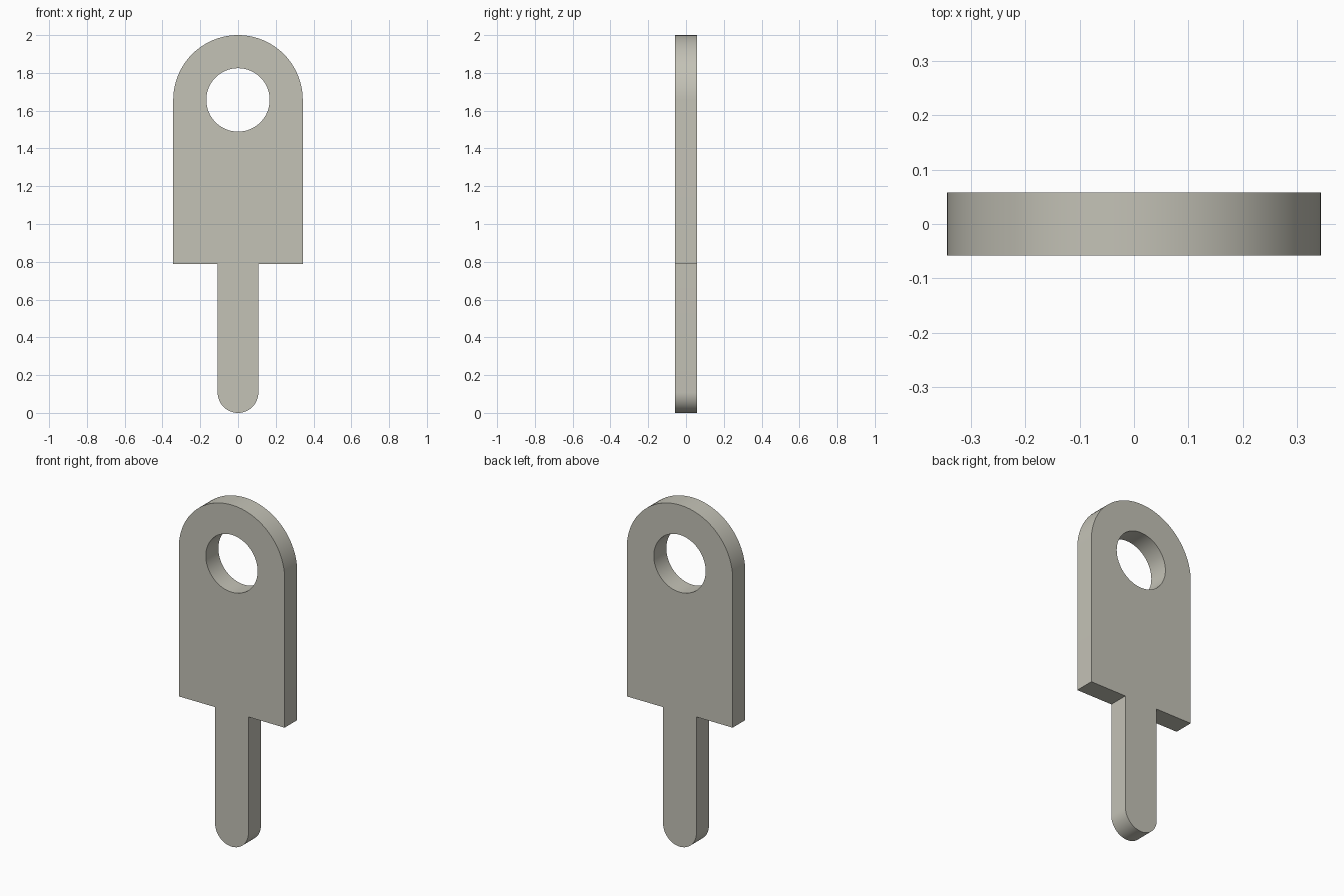
import bpy
import bmesh
from math import sin, cos, pi, radians

cube = bpy.data.objects.get("Cube")
if cube:
    bpy.data.objects.remove(cube, do_unlink=True)

HEAD_R, HOLE_R, STEM_R = 0.343, 0.168, 0.108
HEAD_Z, SHOULDER_Z, HALF_T = 2 - HEAD_R, 0.788, 0.058


def arc(radius, z, start, end, steps):
    """Points (x, z) along an arc centred on x = 0, both ends included."""
    angles = [start + (end - start) * i / steps for i in range(steps + 1)]
    return [(radius * cos(a), z + radius * sin(a)) for a in angles]


# Outline: round head, square shoulders, narrow stem with a round tip
outline = arc(HEAD_R, HEAD_Z, 0, pi, 48)
outline += [(-HEAD_R, SHOULDER_Z), (-STEM_R, SHOULDER_Z)]
outline += arc(STEM_R, STEM_R, pi, 2 * pi, 32)
outline += [(STEM_R, SHOULDER_Z), (HEAD_R, SHOULDER_Z)]
hole = arc(HOLE_R, HEAD_Z, 0, 2 * pi, 64)[:-1]

# Fill between the outline and the hole, then give the plate its thickness
bm = bmesh.new()
edges = []
for loop in (outline, hole):
    verts = [bm.verts.new((x, -HALF_T, z)) for x, z in loop]
    edges += [bm.edges.new((v, verts[i - 1])) for i, v in enumerate(verts)]
bmesh.ops.triangle_fill(bm, edges=edges, use_beauty=True)
extruded = bmesh.ops.extrude_face_region(bm, geom=bm.faces[:], use_keep_orig=True)
back = [g for g in extruded["geom"] if isinstance(g, bmesh.types.BMVert)]
bmesh.ops.translate(bm, verts=back, vec=(0, 2 * HALF_T, 0))
bmesh.ops.recalc_face_normals(bm, faces=bm.faces[:])

mesh = bpy.data.meshes.new("key_plate")
bm.to_mesh(mesh)
bm.free()
plate = bpy.data.objects.new("key_plate", mesh)
bpy.context.collection.objects.link(plate)

# Warm grey finish
grey = bpy.data.materials.new("warm_grey")
grey.use_nodes = True
colour = (0.55, 0.54, 0.47, 1)
grey.diffuse_color = colour
grey.node_tree.nodes["Principled BSDF"].inputs["Base Color"].default_value = colour
mesh.materials.append(grey)

# Smooth round edges with crisp rims
bpy.ops.object.select_all(action="DESELECT")
plate.select_set(True)
bpy.context.view_layer.objects.active = plate
bpy.ops.object.shade_smooth_by_angle(angle=radians(30))
